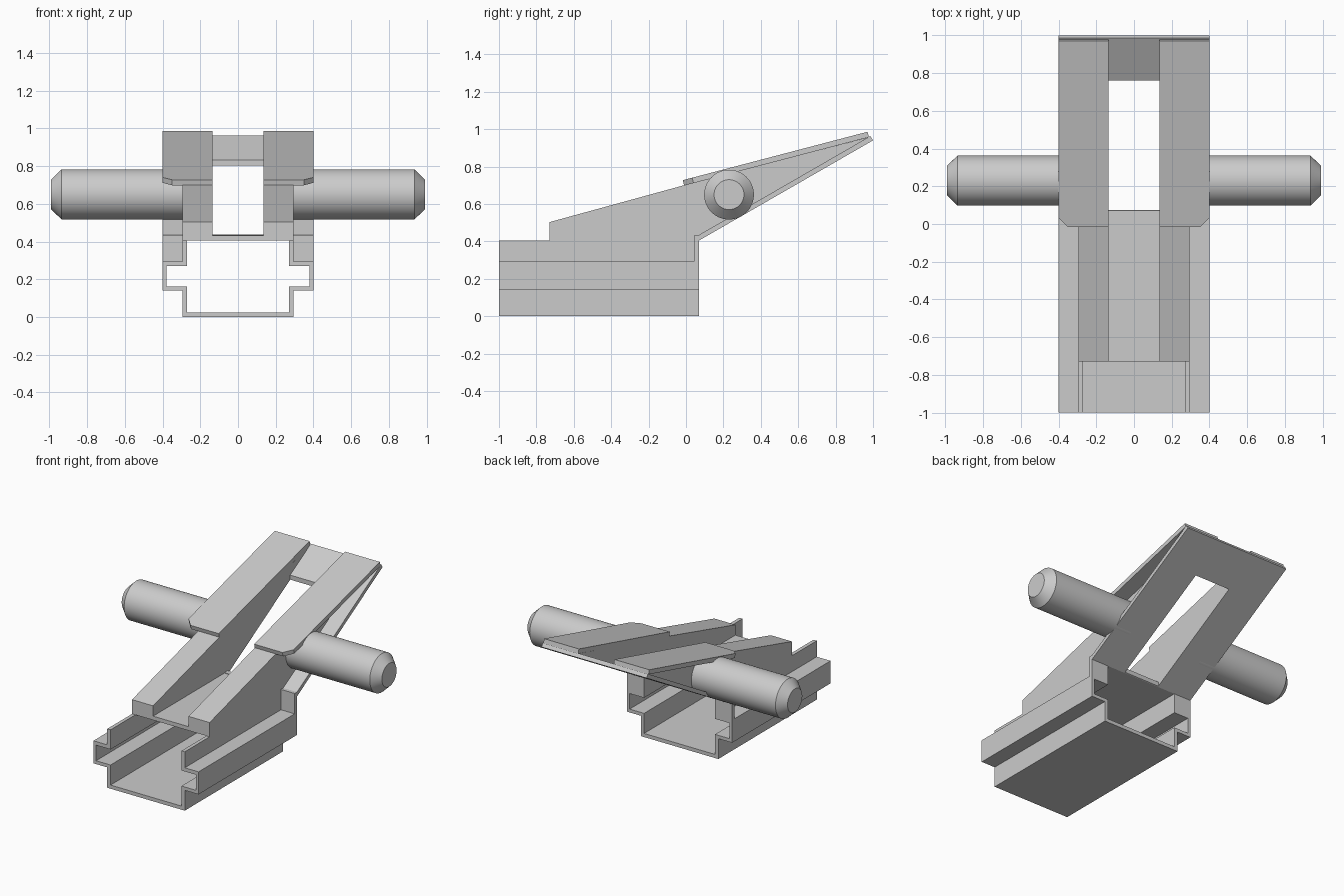
import bpy, bmesh
from mathutils import Vector

cube = bpy.data.objects.get("Cube")
if cube:
    bpy.data.objects.remove(cube, do_unlink=True)

grey = bpy.data.materials.new("plain grey")
grey.use_nodes = True
COLOUR = (0.6, 0.6, 0.6, 1)
grey.diffuse_color = COLOUR
grey.node_tree.nodes["Principled BSDF"].inputs["Base Color"].default_value = COLOUR


def prism(name, points, offset):
    """Extrude a closed planar outline by the offset vector."""
    bm = bmesh.new()
    face = bm.faces.new([bm.verts.new(p) for p in points])
    top = bmesh.ops.extrude_face_region(bm, geom=[face])
    verts = [v for v in top["geom"] if isinstance(v, bmesh.types.BMVert)]
    bmesh.ops.translate(bm, verts=verts, vec=Vector(offset))
    bmesh.ops.recalc_face_normals(bm, faces=bm.faces)
    mesh = bpy.data.meshes.new(name)
    bm.to_mesh(mesh)
    bm.free()
    mesh.materials.append(grey)
    obj = bpy.data.objects.new(name, mesh)
    bpy.context.collection.objects.link(obj)
    return obj


def side_prism(name, yz, x0, x1):
    """Extrude a side profile across the width."""
    return prism(name, [(x0, y, z) for y, z in yz], (x1 - x0, 0, 0))


def box(name, x0, x1, y0, y1, z0, z1):
    return side_prism(name, [(y0, z0), (y1, z0), (y1, z1), (y0, z1)], x0, x1)


# Thin-walled channel with a bulge along each side
outer = [(0.295, 0), (0.295, 0.14), (0.4, 0.14), (0.4, 0.295), (0.295, 0.295), (0.295, 0.405)]
inner = [(0.27, 0.405), (0.27, 0.27), (0.38, 0.27), (0.38, 0.163), (0.27, 0.163), (0.27, 0.025)]
half = outer + inner
section = half + [(-x, z) for x, z in reversed(half)]
prism("base_channel", [(x, -1, z) for x, z in section], (0, 1.07, 0))

# Deck over the channel
box("deck", -0.295, 0.295, -0.73, 0.07, 0.405, 0.432)

# Sloping lower plate with a long slot
lower_plate = side_prism("lower_plate", [(0.045, 0.405), (0.07, 0.405), (1.0, 0.94),
                                         (0.985, 0.963), (0.07, 0.435), (0.045, 0.435)], -0.4, 0.4)
cutter = box("slot_cutter", -0.135, 0.135, 0.075, 0.76, 0.2, 1.2)
slot = lower_plate.modifiers.new("slot", 'BOOLEAN')
slot.operation = 'DIFFERENCE'
slot.solver = 'EXACT'
slot.object = cutter
bpy.context.view_layer.objects.active = lower_plate
bpy.ops.object.modifier_apply(modifier=slot.name)
bpy.data.objects.remove(cutter, do_unlink=True)

for side, s in (("left", 1), ("right", -1)):
    # Upright strip joining the channel bulge to the lower plate
    box(side + "_back_web", s * 0.29, s * 0.4, 0.045, 0.07, 0.29, 0.42)

    # Wedge-shaped rail
    side_prism(side + "_rail", [(-0.73, 0.405), (-0.73, 0.503), (0, 0.703), (0.98, 0.957),
                                (0.07, 0.43), (0.07, 0.405)], s * 0.135, s * 0.295)

    # Upper plate with a clipped outer front corner
    plan = [(0.135, -0.01), (0.35, -0.01), (0.4, 0.04), (0.4, 0.978), (0.135, 0.978)]
    prism(side + "_upper_plate", [(s * x, y, 0.701 + 0.262 * y) for x, y in plan],
          (0, -0.007, 0.029))

    # Round peg with a chamfered tip
    bpy.ops.mesh.primitive_cylinder_add(vertices=64, radius=0.133, depth=0.71,
                                        location=(s * 0.635, 0.23, 0.65),
                                        rotation=(0, s * 1.5708, 0))
    peg = bpy.context.object
    peg.name = side + "_peg"
    peg.data.materials.append(grey)
    bm = bmesh.new()
    bm.from_mesh(peg.data)
    tip = max(bm.faces, key=lambda f: f.calc_center_median().z)
    bmesh.ops.inset_region(bm, faces=[tip], thickness=0.053)
    bmesh.ops.translate(bm, verts=[v for v in bm.verts if v not in tip.verts and v.co.z > 0],
                        vec=(0, 0, -0.055))
    bm.to_mesh(peg.data)
    bm.free()
    bpy.ops.object.shade_smooth_by_angle(angle=0.5)
